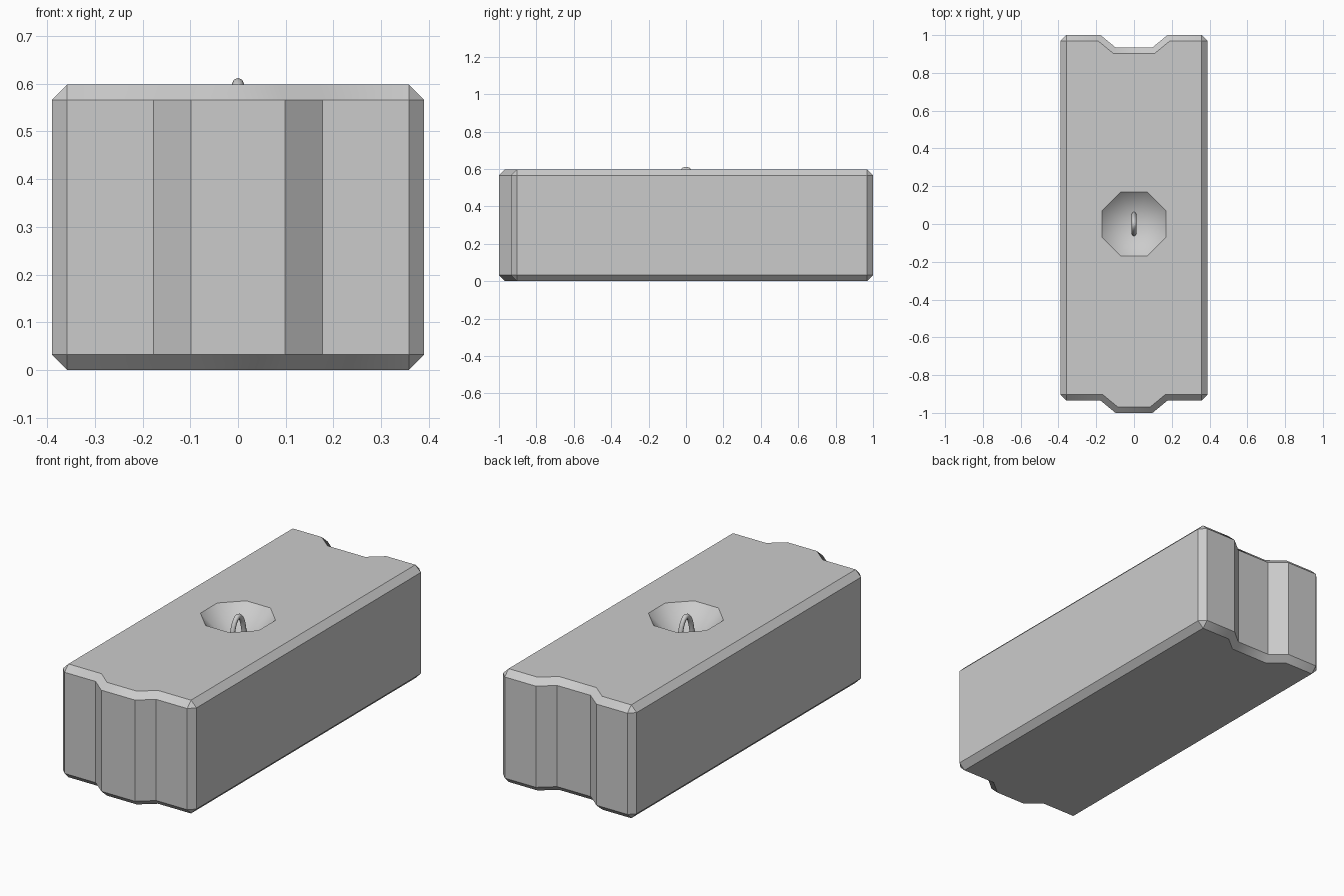
import bpy, bmesh
from math import sin, cos, pi, radians

if "Cube" in bpy.data.objects:
    bpy.data.objects.remove(bpy.data.objects["Cube"])

C = 0.032          # chamfer width
H = 0.598          # block height


def activate(obj):
    bpy.ops.object.select_all(action='DESELECT')
    obj.select_set(True)
    bpy.context.view_layer.objects.active = obj


def add_object(name, bm):
    mesh = bpy.data.meshes.new(name)
    bm.to_mesh(mesh)
    bm.free()
    obj = bpy.data.objects.new(name, mesh)
    bpy.context.collection.objects.link(obj)
    return obj


# Block: plan outline with a tongue in front and a matching groove at the back
def end_profile(y_side, y_mid):
    half = [(0.39, y_side), (0.177, y_side), (0.098, y_mid)]
    return [(-x, y) for x, y in half] + half[::-1]


outline = end_profile(-0.935, -1.0) + end_profile(1.0, 0.935)[::-1]
bm = bmesh.new()
base = bm.faces.new([bm.verts.new((x, y, 0)) for x, y in outline])
ext = bmesh.ops.extrude_face_region(bm, geom=[base])
bmesh.ops.translate(bm, vec=(0, 0, H),
                    verts=[v for v in ext['geom'] if isinstance(v, bmesh.types.BMVert)])
bmesh.ops.recalc_face_normals(bm, faces=bm.faces)

# Chamfer the top and bottom rims and the four corner uprights
edges = [e for e in bm.edges
         if abs(e.verts[0].co.z - e.verts[1].co.z) < 1e-4
         or all(abs(v.co.x) > 0.38 for v in e.verts)]
edges = [e for e in edges if e.is_manifold]
bmesh.ops.bevel(bm, geom=edges, offset=C, offset_type='OFFSET',
                segments=1, profile=0.5, affect='EDGES')
block = add_object("concrete_block", bm)

# Lifting pocket: eight-sided cone cut into the top
R, DEPTH, OVER = 0.184, 0.18, 0.05
bpy.ops.mesh.primitive_cone_add(vertices=8, radius1=0,
                                radius2=R * (DEPTH + OVER) / DEPTH,
                                depth=DEPTH + OVER,
                                location=(0, 0, H + (OVER - DEPTH) / 2),
                                rotation=(0, 0, radians(22.5)))
cutter = bpy.context.object
cutter.name = "pocket_cutter"
cutter.hide_render = True
cut = block.modifiers.new("pocket", 'BOOLEAN')
cut.operation = 'DIFFERENCE'
cut.solver = 'EXACT'
cut.object = cutter
activate(block)
bpy.ops.object.modifier_apply(modifier=cut.name)
bpy.data.objects.remove(cutter)
bpy.ops.object.shade_smooth_by_angle(angle=radians(35))

# Lifting loop: round bar arched along y, ends sunk into the pocket wall
TUBE, HALF, RISE, TOP = 0.0125, 0.0525, 0.14, 0.612
curve = bpy.data.curves.new("lifting_loop", 'CURVE')
curve.dimensions = '3D'
curve.bevel_depth = TUBE
curve.bevel_resolution = 2
curve.use_fill_caps = True
path = curve.splines.new('POLY')
N = 16
path.points.add(N)
for i, p in enumerate(path.points):
    a = pi * i / N
    p.co = (0, HALF * cos(a), TOP - TUBE - RISE + RISE * sin(a), 1)
loop = bpy.data.objects.new("lifting_loop", curve)
bpy.context.collection.objects.link(loop)
activate(loop)
bpy.ops.object.convert(target='MESH')
bpy.ops.object.shade_smooth_by_angle(angle=radians(50))
